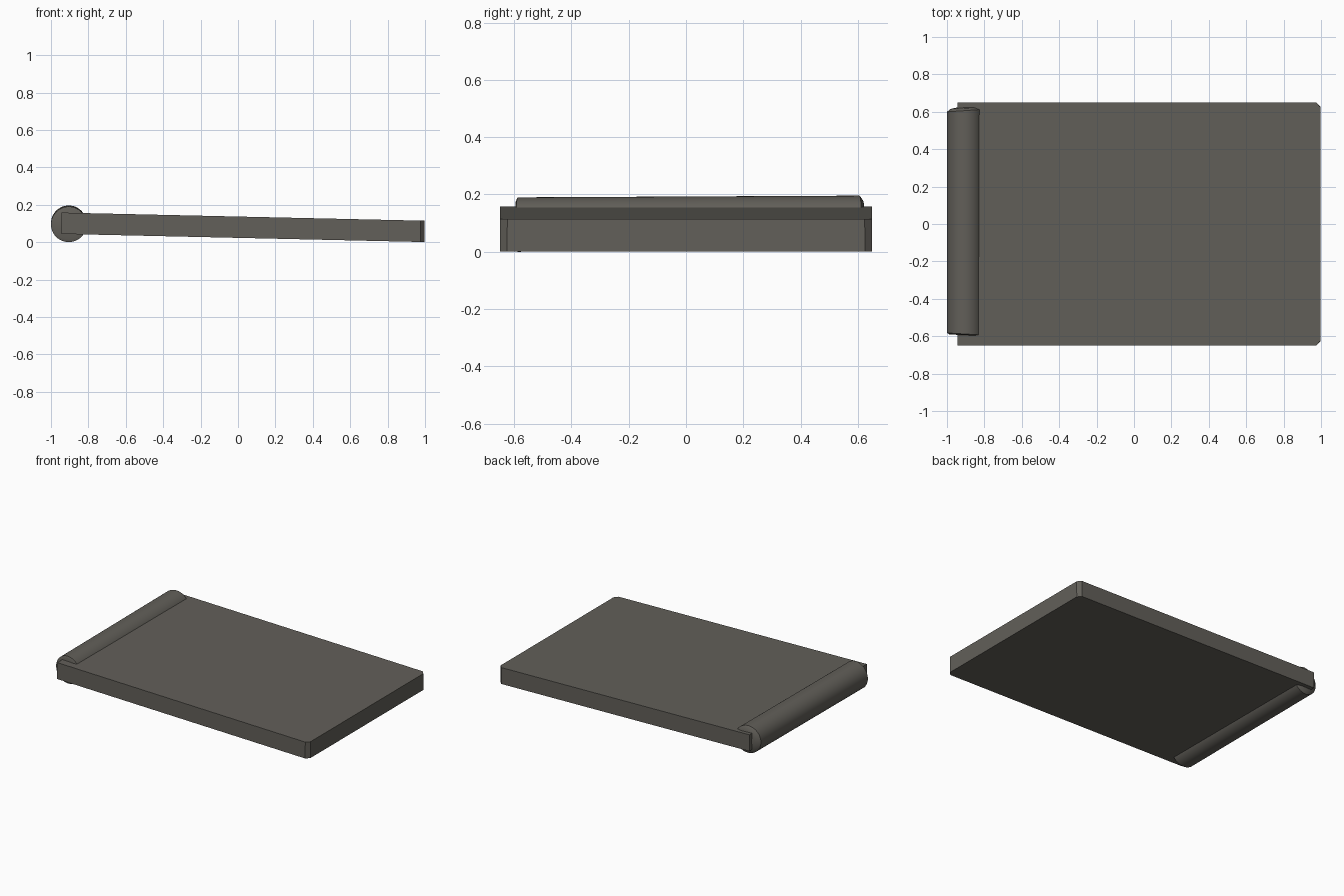
import bpy, bmesh, math

if "Cube" in bpy.data.objects:
    bpy.data.objects.remove(bpy.data.objects["Cube"])

mat = bpy.data.materials.new("dark warm grey")
mat.diffuse_color = (0.122, 0.115, 0.100, 1)
mat.use_nodes = True
mat.node_tree.nodes["Principled BSDF"].inputs["Base Color"].default_value = mat.diffuse_color


def make(name, bm):
    bmesh.ops.recalc_face_normals(bm, faces=bm.faces)
    me = bpy.data.meshes.new(name)
    bm.to_mesh(me)
    bm.free()
    me.materials.append(mat)
    ob = bpy.data.objects.new(name, me)
    bpy.context.collection.objects.link(ob)
    return ob


# gently sloping board with clipped corners at the low end
outline = [(-0.945, -0.65), (0.975, -0.65), (0.998, -0.625),
           (0.998, 0.625), (0.975, 0.65), (-0.945, 0.65)]


def slope(x):
    return 0.0005 + 0.0435 * (0.998 - x) / 1.943


bm = bmesh.new()
low = [bm.verts.new((x, y, slope(x))) for x, y in outline]
top = [bm.verts.new((x, y * 0.998, slope(x) + 0.114)) for x, y in outline]
bm.faces.new(low)
bm.faces.new(top)
n = len(outline)
for i in range(n):
    j = (i + 1) % n
    bm.faces.new((low[i], low[j], top[j], top[i]))
make("board", bm)

# round roll along the high end, slightly tilted, back end domed and skewed
N, R, CX = 48, 0.095, -0.905
bm = bmesh.new()


def ring(scale, y, skew):
    out = []
    for i in range(N):
        a = 2 * math.pi * i / N
        dx, dz = R * scale * math.cos(a), R * scale * math.sin(a)
        yy = y + skew * dx
        out.append(bm.verts.new((CX + dx, yy, 0.098 + 0.005 * yy + dz)))
    return out


rings = [ring(0.85, -0.594, -0.04), ring(1, -0.588, -0.06),
         ring(1, 0.606, 0.07), ring(0.8, 0.619, 0.05), ring(0.45, 0.624, 0.03)]
for a, b in zip(rings, rings[1:]):
    for i in range(N):
        j = (i + 1) % N
        bm.faces.new((a[i], a[j], b[j], b[i]))
bm.faces.new(rings[0])
bm.faces.new(rings[-1])
roll = make("end_roll", bm)
bpy.context.view_layer.objects.active = roll
roll.select_set(True)
bpy.ops.object.shade_smooth_by_angle(angle=math.radians(30))
